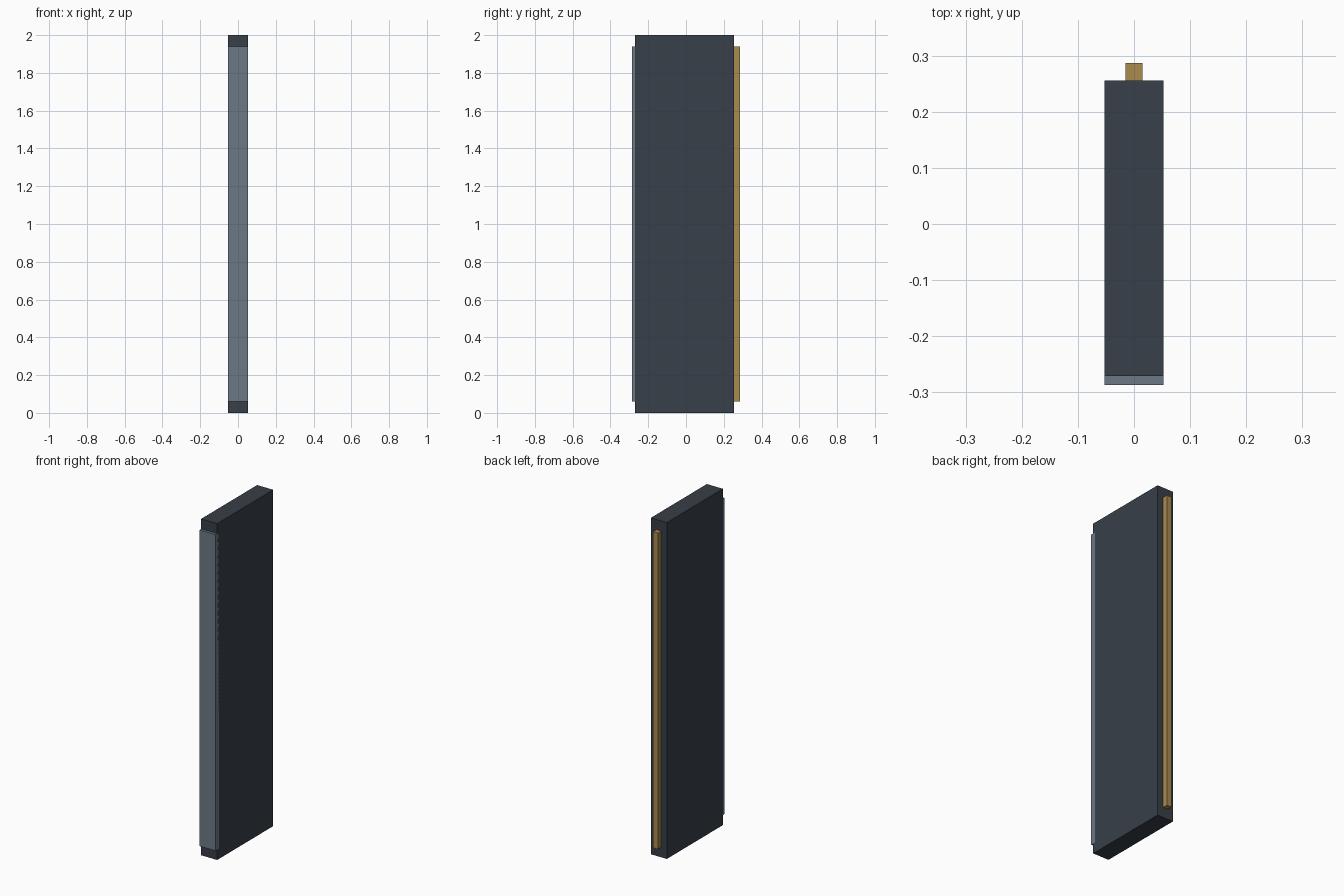
import bpy

if "Cube" in bpy.data.objects:
    bpy.data.objects.remove(bpy.data.objects["Cube"])


def material(name, rgb):
    mat = bpy.data.materials.new(name)
    mat.diffuse_color = (*rgb, 1)
    mat.use_nodes = True
    mat.node_tree.nodes["Principled BSDF"].inputs["Base Color"].default_value = mat.diffuse_color
    return mat


def box(name, lo, hi, mat):
    """Axis-aligned box between two corners."""
    centre = [(a + b) / 2 for a, b in zip(lo, hi)]
    bpy.ops.mesh.primitive_cube_add(size=1, location=centre)
    ob = bpy.context.object
    ob.name = name
    ob.scale = [b - a for a, b in zip(lo, hi)]
    bpy.ops.object.transform_apply(location=False, rotation=False, scale=True)
    ob.data.materials.append(mat)
    return ob


dark = material("dark_slate", (0.04, 0.05, 0.065))
steel = material("steel_grey", (0.15, 0.19, 0.24))
brass = material("brass", (0.40, 0.26, 0.075))

W = 0.0526                       # half thickness of the slab
FRONT, BACK = -0.271, 0.2553     # slab faces
Z0, Z1 = 0.06, 1.94              # height range of the edge strips

# Main slab
box("slab", (-W, FRONT, 0), (W, BACK, 2), dark)

# Full-width front edge plate, half sunk into the slab
box("front_edge_plate", (-W, FRONT - 0.0158, Z0), (W, FRONT + 0.0158, Z1), steel)

# Narrow rear tongue
box("rear_tongue", (-0.0155, BACK, Z0), (0.0155, BACK + 0.0316, Z1), brass)
